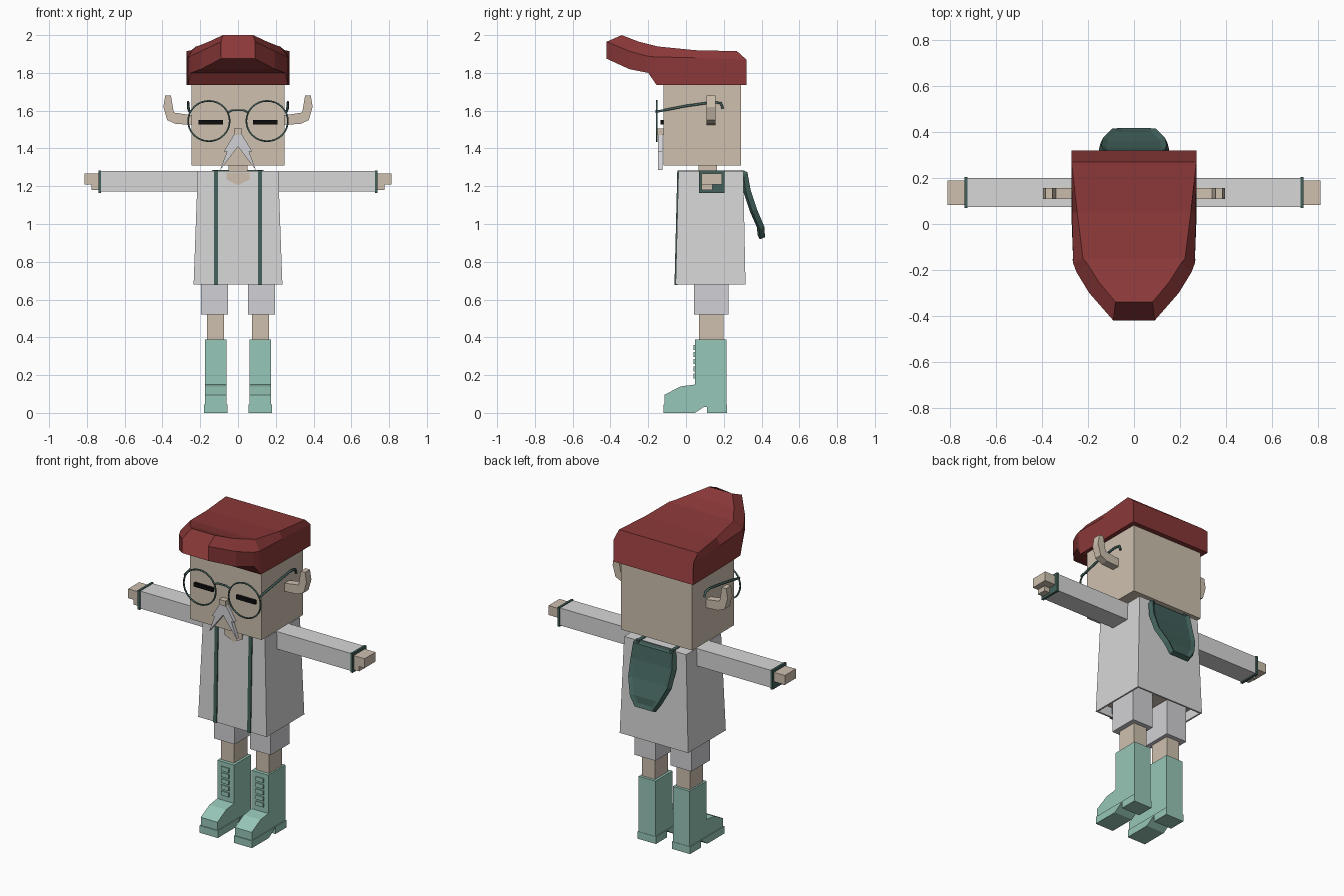
import bpy, bmesh, math
from mathutils import Vector

cube = bpy.data.objects.get("Cube")
if cube:
    bpy.data.objects.remove(cube)


def material(name, r, g, b):
    m = bpy.data.materials.new(name)
    m.use_nodes = True
    m.diffuse_color = (r, g, b, 1)
    m.node_tree.nodes["Principled BSDF"].inputs["Base Color"].default_value = (r, g, b, 1)
    return m


SKIN = material("skin", .62, .53, .43)
COAT = material("pale grey cloth", .68, .68, .68)
HAIR = material("pale grey hair", .64, .64, .67)
HAT = material("dark red felt", .26, .04, .04)
BOOT = material("sea green leather", .31, .57, .48)
TRIM = material("dark green trim", .055, .12, .105)
BLACK = material("black", .004, .004, .004)


def finish(name, bm, mat, mirror=False):
    bmesh.ops.recalc_face_normals(bm, faces=bm.faces)
    mesh = bpy.data.meshes.new(name)
    bm.to_mesh(mesh)
    bm.free()
    return link(name, mesh, mat, mirror)


def link(name, data, mat, mirror=False):
    ob = bpy.data.objects.new(name, data)
    bpy.context.collection.objects.link(ob)
    data.materials.append(mat)
    if mirror:
        ob.modifiers.new("Mirror", "MIRROR")
    return ob


def loft(bm, sections):
    # Skin equal-length closed sections and cap both ends
    rings = [[bm.verts.new(p) for p in s] for s in sections]
    n = len(rings[0])
    for a, b in zip(rings, rings[1:]):
        for i in range(n):
            j = (i + 1) % n
            bm.faces.new((a[i], a[j], b[j], b[i]))
    bm.faces.new(rings[0])
    bm.faces.new(rings[-1])


def prism(name, axis, pts, lo, hi, mat, mirror=False):
    # Extrude a (y, z) profile along x, or an (x, z) profile along y
    bm = bmesh.new()
    place = (lambda d, p: (d, p[0], p[1])) if axis == "x" else (lambda d, p: (p[0], d, p[1]))
    loft(bm, [[place(d, p) for p in pts] for d in (lo, hi)])
    return finish(name, bm, mat, mirror)


def box(name, x, y, z, mat, mirror=False):
    pts = [(x[0], z[0]), (x[1], z[0]), (x[1], z[1]), (x[0], z[1])]
    return prism(name, "y", pts, y[0], y[1], mat, mirror)


def wire(name, pts, radius, mat, mirror=False):
    cu = bpy.data.curves.new(name, "CURVE")
    cu.dimensions = "3D"
    cu.bevel_depth = radius
    cu.bevel_resolution = 1
    cu.use_fill_caps = True
    sp = cu.splines.new("POLY")
    sp.points.add(len(pts) - 1)
    for p, co in zip(sp.points, pts):
        p.co = (*co, 1)
    return link(name, cu, mat, mirror)


# Head and neck
box("head", (-.245, .245), (-.12, .29), (1.31, 1.76), SKIN)
box("neck", (-.05, .05), (.065, .165), (1.2, 1.32), SKIN)
prism("ear", "y", [(.24, 1.525), (.33, 1.53), (.375, 1.55), (.395, 1.62), (.385, 1.68),
                   (.355, 1.68), (.34, 1.59), (.24, 1.575)], .108, .156, SKIN, True)
box("nose", (-.022, .022), (-.155, -.11), (1.472, 1.505), SKIN)
box("closed_eye", (.08, .21), (-.135, -.118), (1.526, 1.55), BLACK, True)
prism("moustache", "y", [(0, 1.48), (.02, 1.475), (.075, 1.385), (.058, 1.385),
                         (.095, 1.285), (0, 1.41)], -.148, -.125, HAIR, True)

# Hat: sections from the back to the raised front peak,
# each given as bottom, shoulder and top points (half width, y, z)
bm = bmesh.new()
hat = [
    ((.273, .32, 1.735), (.273, .32, 1.87), (.272, .27, 1.915)),
    ((.27, .05, 1.735), (.27, .05, 1.88), (.247, .05, 1.92)),
    ((.265, -.155, 1.735), (.265, -.17, 1.885), (.222, -.15, 1.94)),
    ((.25, -.2, 1.8), (.25, -.21, 1.89), (.205, -.17, 1.945)),
    ((.195, -.3, 1.82), (.195, -.3, 1.915), (.155, -.25, 1.965)),
    ((.09, -.42, 1.875), (.09, -.42, 1.965), (.08, -.34, 2.0)),
]
loft(bm, [list(s) + [(-x, y, z) for x, y, z in reversed(s)] for s in hat])
finish("hat", bm, HAT)

# Glasses
lens_x, lens_y, lens_z, lens_r = .154, -.155, 1.545, .11
rim = [(lens_x + lens_r * math.cos(a), lens_y, lens_z + lens_r * .97 * math.sin(a))
       for a in [math.tau * i / 32 for i in range(32)]]
frame = wire("glasses_rim", rim, .005, TRIM, True)
frame.data.splines[0].use_cyclic_u = True
wire("glasses_bridge", [(-.056, lens_y, 1.59), (-.03, lens_y, 1.602),
                        (.03, lens_y, 1.602), (.056, lens_y, 1.59)], .006, TRIM)
wire("glasses_temple", [(.258, lens_y, 1.595), (.264, 0, 1.625), (.264, .14, 1.645),
                        (.264, .185, 1.64), (.264, .195, 1.61)], .007, TRIM, True)

# Coat: tapered body with a hollow hem
bm = bmesh.new()
loft(bm, [[(-w, f, z), (w, f, z), (w, b, z), (-w, b, z)]
          for w, f, b, z in ((.235, -.055, .315, .68), (.213, -.04, .303, 1.28))])
bmesh.ops.recalc_face_normals(bm, faces=bm.faces)
hem = min(bm.faces, key=lambda f: f.calc_center_median().z)
bmesh.ops.inset_region(bm, faces=[hem], thickness=.015)
cavity = bmesh.ops.extrude_discrete_faces(bm, faces=[hem])["faces"]
bmesh.ops.translate(bm, verts=cavity[0].verts, vec=(0, 0, .06))
cavity[0].material_index = 1
coat = finish("coat", bm, COAT)
coat.data.materials.append(SKIN)

# Coat edging, running up the front and over the shoulders
prism("coat_edging", "x", [(-.061, .678), (-.045, .678), (-.03, 1.27), (.31, 1.27),
                           (.31, 1.284), (-.046, 1.284)], .105, .128, TRIM, True)
prism("open_collar", "y", [(-.062, 1.272), (-.06, 1.235), (0, 1.205), (.06, 1.235),
                           (.062, 1.272)], -.048, -.03, SKIN)

# Hood hanging behind: rows of (half width, y, z) with a sunken middle
bm = bmesh.new()
rows = [(.135, .295, 1.285), (.135, .325, 1.275), (.142, .342, 1.18),
        (.135, .375, 1.08), (.095, .415, .985), (.06, .418, .93)]
pairs = [(bm.verts.new((-w, y, z)), bm.verts.new((w, y, z))) for w, y, z in rows]
for a, b in zip(pairs, pairs[1:]):
    bm.faces.new((a[0], b[0], b[1], a[1]))
bmesh.ops.recalc_face_normals(bm, faces=bm.faces)
if sum((f.normal.y for f in bm.faces)) < 0:
    bmesh.ops.reverse_faces(bm, faces=bm.faces)
bmesh.ops.inset_region(bm, faces=bm.faces[:], thickness=.022, depth=-.01,
                       use_boundary=True, use_even_offset=True)
hood = bpy.data.meshes.new("hood")
bm.to_mesh(hood)
bm.free()
shell = link("hood", hood, TRIM).modifiers.new("Thickness", "SOLIDIFY")
shell.thickness = .03
shell.offset = -1

# Arms
box("sleeve", (.2, .73), (.075, .2), (1.172, 1.28), COAT, True)
box("cuff", (.724, .738), (.07, .205), (1.165, 1.284), TRIM, True)
box("palm", (.73, .812), (.082, .19), (1.21, 1.268), SKIN, True)
box("thumb", (.73, .775), (.082, .14), (1.18, 1.215), SKIN, True)

# Legs
box("shorts", (.052, .195), (.042, .225), (.52, .75), HAIR, True)
box("shin", (.075, .165), (.068, .198), (.37, .53), SKIN, True)

# Boots
prism("boot", "x", [(-.115, .03), (.07, .03), (.215, .03), (.215, .388), (.047, .388),
                    (.047, .15), (-.03, .14), (-.115, .095)], .06, .175, BOOT, True)
prism("boot_sole", "x", [(-.12, 0), (.047, 0), (.1, .035), (.1, .045), (-.12, .045)],
      .055, .18, BOOT, True)
box("boot_heel", (.055, .18), (.11, .217), (0, .045), BOOT, True)
for i in range(5):
    z = .195 + i * .038
    box(f"boot_lace_{i + 1}", (.092, .145), (.04, .05), (z - .013, z + .013), BOOT, True)
